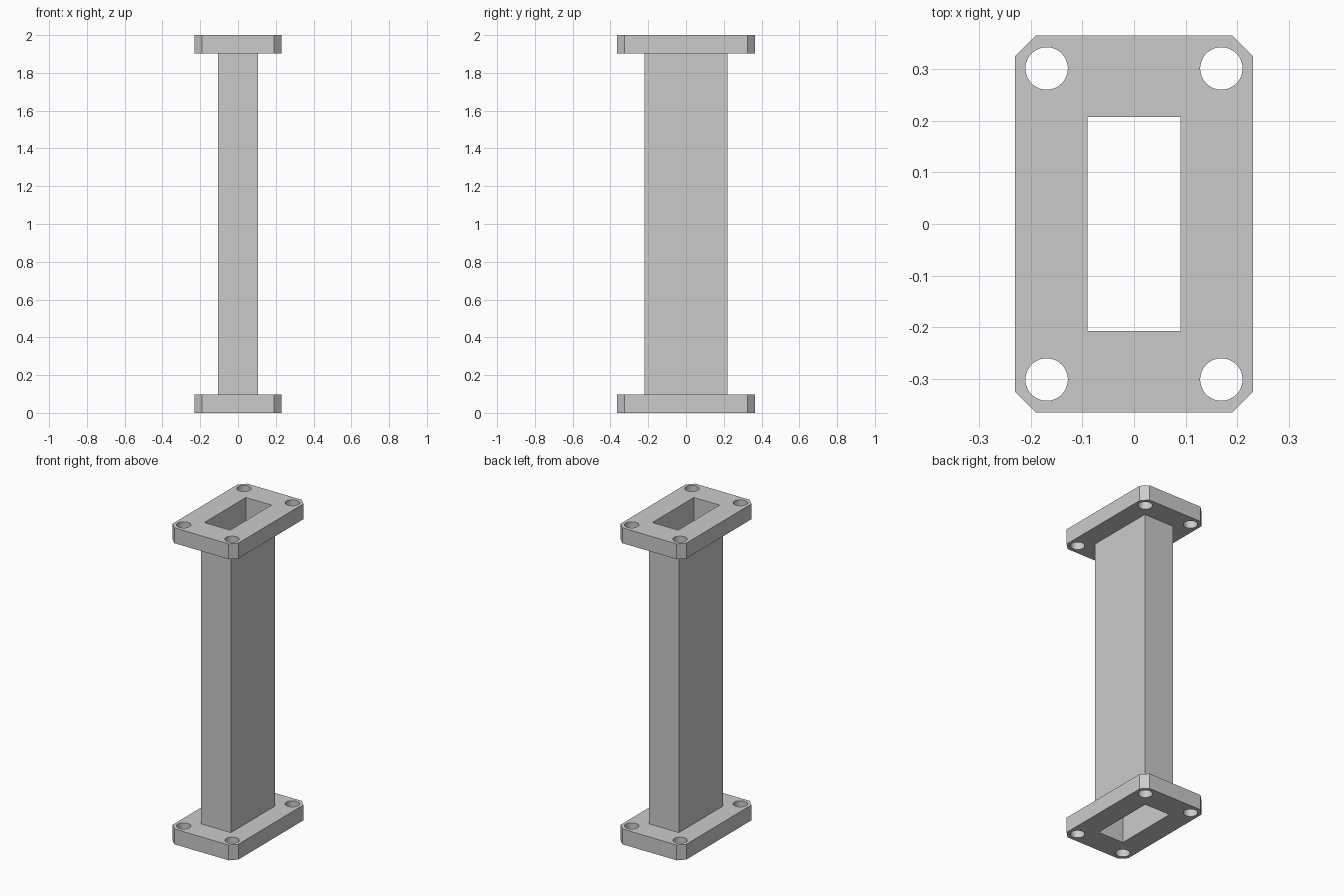
import bpy
import bmesh
from math import sin, cos, tau

cube = bpy.data.objects.get("Cube")
if cube:
    bpy.data.objects.remove(cube, do_unlink=True)

HEIGHT, FLANGE = 2.0, 0.097

metal = bpy.data.materials.new("light grey metal")
metal.use_nodes = True
grey = (0.6, 0.6, 0.6, 1)
metal.diffuse_color = grey
metal.node_tree.nodes["Principled BSDF"].inputs["Base Color"].default_value = grey


def rectangle(hx, hy, cut=0):
    """Rectangle outline with optional chamfered corners."""
    points = []
    for sx, sy in ((1, 1), (-1, 1), (-1, -1), (1, -1)):
        if cut:
            pair = [(sx * hx, sy * (hy - cut)), (sx * (hx - cut), sy * hy)]
            points += pair if sx == sy else pair[::-1]
        else:
            points.append((sx * hx, sy * hy))
    return points


def circle(x, y, r, sides=48):
    return [(x + r * cos(tau * i / sides), y + r * sin(tau * i / sides))
            for i in range(sides)]


def plate(name, outlines, bottom, top):
    """Extrude a filled profile; inner outlines become through holes."""
    curve = bpy.data.curves.new(name + " profile", "CURVE")
    curve.dimensions = "2D"
    curve.fill_mode = "BOTH"
    curve.extrude = (top - bottom) / 2
    for outline in outlines:
        spline = curve.splines.new("POLY")
        spline.points.add(len(outline) - 1)
        for point, (x, y) in zip(spline.points, outline):
            point.co = (x, y, 0, 1)
        spline.use_cyclic_u = True
    helper = bpy.data.objects.new(name + " profile", curve)
    bpy.context.collection.objects.link(helper)
    bpy.context.view_layer.update()
    graph = bpy.context.evaluated_depsgraph_get()
    mesh = bpy.data.meshes.new_from_object(helper.evaluated_get(graph))
    bpy.data.objects.remove(helper, do_unlink=True)
    bpy.data.curves.remove(curve)

    bm = bmesh.new()
    bm.from_mesh(mesh)
    bmesh.ops.remove_doubles(bm, verts=bm.verts, dist=1e-5)
    bmesh.ops.recalc_face_normals(bm, faces=bm.faces)
    bm.to_mesh(mesh)
    bm.free()
    mesh.materials.clear()
    mesh.materials.append(metal)

    obj = bpy.data.objects.new(name, mesh)
    obj.location.z = (bottom + top) / 2
    bpy.context.collection.objects.link(obj)
    bpy.ops.object.select_all(action="DESELECT")
    obj.select_set(True)
    bpy.context.view_layer.objects.active = obj
    bpy.ops.object.shade_smooth_by_angle()
    return obj


# Rectangular channel shared by all parts, and four bolt holes per flange
channel = rectangle(0.09, 0.207)
bolts = [circle(sx * 0.169, sy * 0.301, 0.041) for sx in (-1, 1) for sy in (-1, 1)]
flange = [rectangle(0.23, 0.365, 0.04), channel] + bolts

plate("bottom_flange", flange, 0, FLANGE)
plate("tube", [rectangle(0.105, 0.221), channel], FLANGE, HEIGHT - FLANGE)
plate("top_flange", flange, HEIGHT - FLANGE, HEIGHT)
